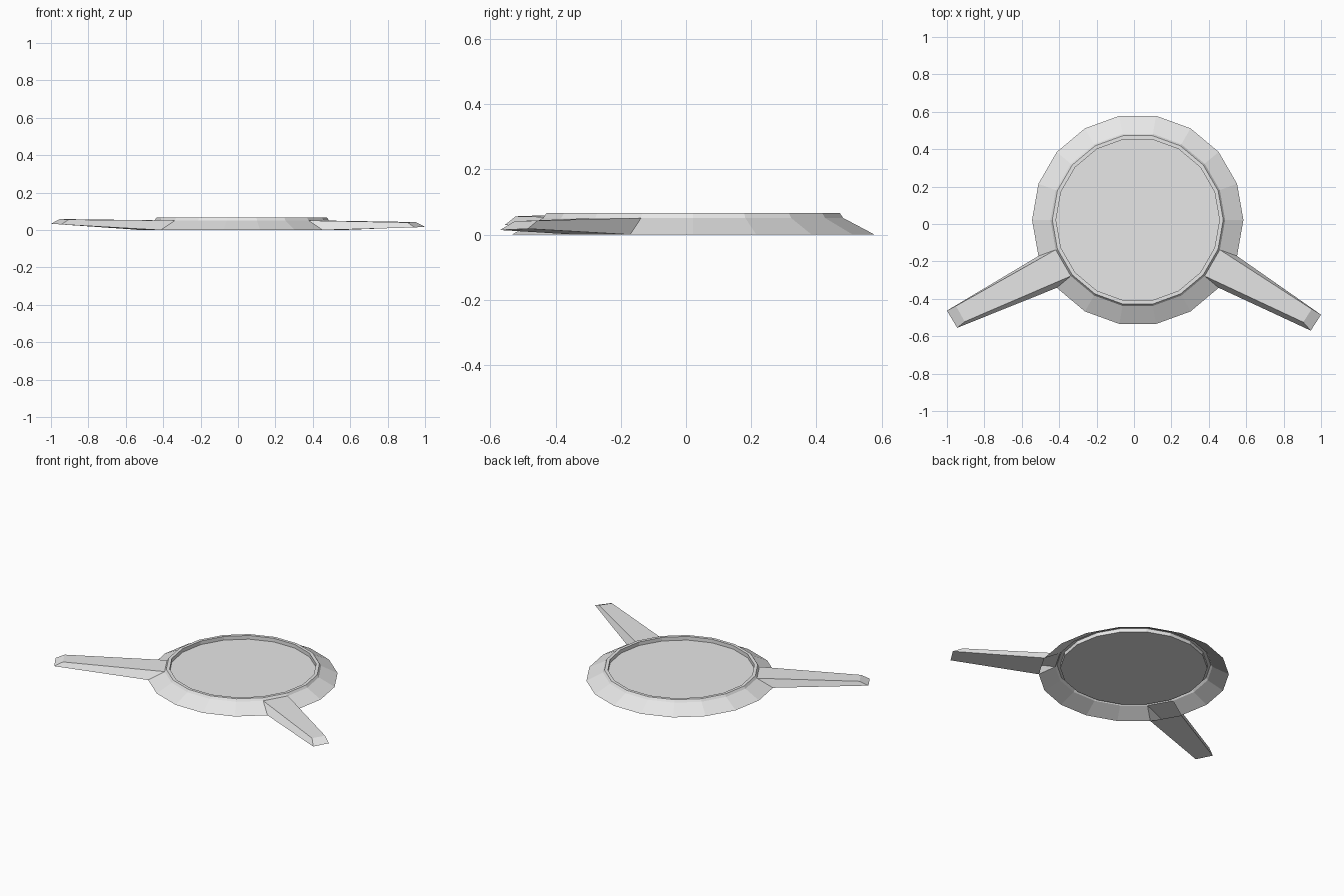
import bpy
from math import cos, sin, radians
from mathutils import Vector

cube = bpy.data.objects.get("Cube")
if cube:
    bpy.data.objects.remove(cube, do_unlink=True)

SIDES = 18
CENTRE = Vector((0.02, 0.022, 0))

grey = bpy.data.materials.new("light_grey")
grey.use_nodes = True
grey.diffuse_color = (0.8, 0.8, 0.8, 1)
grey.node_tree.nodes["Principled BSDF"].inputs["Base Color"].default_value = (0.8, 0.8, 0.8, 1)


def add_mesh(name, verts, faces):
    mesh = bpy.data.meshes.new(name)
    mesh.from_pydata(verts, [], faces)
    mesh.materials.append(grey)
    obj = bpy.data.objects.new(name, mesh)
    bpy.context.collection.objects.link(obj)
    return obj


def ring_point(radius, z, step):
    a = radians(step * 360 / SIDES)
    return CENTRE + Vector((radius * cos(a), radius * sin(a), z))


def ring(radius, z):
    return [ring_point(radius, z, i) for i in range(SIDES)]


def lathe(name, profile, skip=()):
    """Open faceted shell through the profile; skip drops sides of the first band."""
    verts = [p for r, z in profile for p in ring(r, z)]
    faces = []
    for band in range(len(profile) - 1):
        for i in range(SIDES):
            if band == 0 and i in skip:
                continue
            a, b = band * SIDES + i, band * SIDES + (i + 1) % SIDES
            faces.append((a, b, b + SIDES, a + SIDES))
    return add_mesh(name, verts, faces)


# Sloped skirt, open below, with gaps where the arms leave it
OUTER, SHOULDER = (0.565, 0.0), (0.467, 0.051)
LEFT_SIDE, RIGHT_SIDE = 16, 10
lathe("skirt", [OUTER, SHOULDER], (LEFT_SIDE, RIGHT_SIDE))

# Raised lip and the recessed deck inside it
lathe("lip", [SHOULDER, (0.457, 0.066), (0.437, 0.066), (0.437, 0.042)])
add_mesh("deck", ring(0.437, 0.042), [tuple(range(SIDES))])


def arm(name, side, tip):
    """Skirt side drawn out to a tapered tip: low edge, then high edge."""
    root = [ring_point(*OUTER, side), ring_point(*OUTER, side + 1),
            ring_point(*SHOULDER, side + 1), ring_point(*SHOULDER, side)]
    faces = [(i, (i + 1) % 4, (i + 1) % 4 + 4, i + 4) for i in range(4)]
    add_mesh(name, root + [Vector(p) for p in tip], faces + [(4, 5, 6, 7)])


# Arms, their tips at slightly different heights
arm("left_arm", LEFT_SIDE,
    [(0.945, -0.57, 0.014), (1.0, -0.485, 0.018), (0.95, -0.455, 0.043), (0.905, -0.525, 0.041)])
arm("right_arm", RIGHT_SIDE,
    [(-1.0, -0.463, 0.034), (-0.945, -0.555, 0.03), (-0.905, -0.522, 0.056), (-0.952, -0.438, 0.059)])
